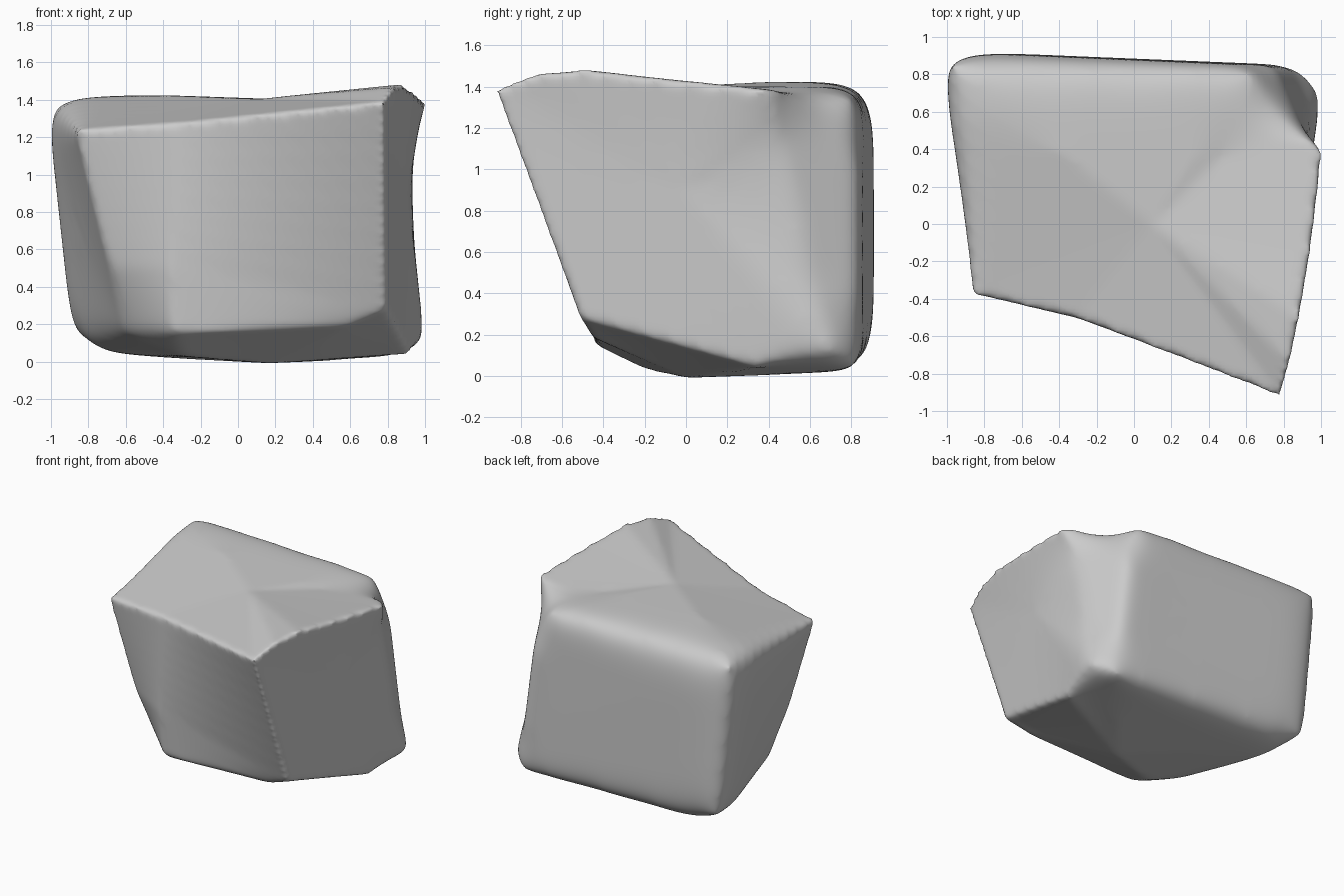
import bpy, bmesh
from math import radians
from mathutils import Vector
from mathutils.geometry import intersect_point_line

cube = bpy.data.objects.get("Cube")
if cube:
    bpy.data.objects.remove(cube)

grey = bpy.data.materials.new("stone grey")
grey.use_nodes = True
colour = (0.6, 0.6, 0.6, 1)
grey.diffuse_color = colour
grey.node_tree.nodes["Principled BSDF"].inputs["Base Color"].default_value = colour

# Corners of the boulder
corners = {
    "tip": (.78, -.925, 1.39), "peak": (.835, -.74, 1.465), "brow": (.885, -.5, 1.485),
    "rim": (.945, -.15, 1.445), "ear": (1.01, .39, 1.39), "notch": (.72, .62, 1.36),
    "crown": (.1, 0, 1.405), "back_right": (.64, .85, 1.39), "back_left": (-1.07, .925, 1.45),
    "front_left": (-.87, -.375, 1.24), "front_mid": (-.3, -.505, 1.28),
    "cheek": (-.69, -.29, .5), "belly": (-.36, -.465, .5),
    "toe_right": (.795, -.515, .28), "toe": (.6, -.455, .19),
    "toe_mid": (-.35, -.44, .15), "toe_left": (-.61, -.16, .15),
    "chip_top": (.925, .47, 1.15), "chip_low": (.95, .6, .45), "heel": (1.02, .73, .09),
    "spine_top": (.74, .85, 1.1), "spine_low": (.82, .85, .5),
    "foot": (.17, 0, -.01), "foot_left": (-.3, -.2, .03), "foot_right": (.92, .35, .04),
    "base_right": (.87, .85, .02), "base_left": (-.94, .925, .05),
}
faces = [
    # right side, chipped corner, back and left side
    "tip peak brow rim ear chip_top chip_low heel foot_right toe_right",
    "ear notch spine_top chip_top", "notch back_right spine_top",
    "chip_top spine_top spine_low chip_low", "chip_low spine_low base_right heel",
    "back_right back_left base_left base_right spine_low spine_top",
    "back_left front_left cheek toe_left base_left",
    # front
    "front_left front_mid belly cheek", "cheek belly toe_mid toe_left",
    "front_mid tip toe_right belly", "belly toe_right toe toe_mid",
    # underside
    "toe_left toe_mid foot_left", "toe_mid toe foot foot_left",
    "toe toe_right foot_right foot", "foot foot_right heel base_right",
    "foot base_right base_left", "foot_left foot base_left",
    "toe_left foot_left base_left",
]
# Top, as a fan around the crown
ring = "tip peak brow rim ear notch back_right back_left front_left front_mid".split()
faces += [f"crown {a} {b}" for a, b in zip(ring, ring[1:] + ring[:1])]

bm = bmesh.new()
verts = {name: bm.verts.new(p) for name, p in corners.items()}
for face in faces:
    bm.faces.new([verts[name] for name in face.split()])
bmesh.ops.recalc_face_normals(bm, faces=bm.faces)
mesh = bpy.data.meshes.new("boulder")
bm.to_mesh(mesh)
bm.free()
mesh.materials.append(grey)
boulder = bpy.data.objects.new("boulder", mesh)
bpy.context.collection.objects.link(boulder)
bpy.context.view_layer.objects.active = boulder
boulder.select_set(True)


def apply_modifier(kind, **settings):
    mod = boulder.modifiers.new(kind.lower(), kind)
    for key, value in settings.items():
        setattr(mod, key, value)
    bpy.ops.object.modifier_apply(modifier=mod.name)


apply_modifier("SUBSURF", subdivision_type="SIMPLE", levels=3)
apply_modifier("REMESH", mode="VOXEL", voxel_size=.02)

# Edges worn round, with the amount of wear at each end
worn_edges = [("back_left", .9, "back_right", .3), ("back_left", .9, "base_left", .9),
              ("base_left", .7, "base_right", .2), ("base_left", .6, "toe_left", .05),
              ("back_left", .7, "front_left", 0), ("spine_top", .1, "spine_low", .1)]


def wear(point):
    amount = 0
    for start, w0, end, w1 in worn_edges:
        a, b = Vector(corners[start]), Vector(corners[end])
        t = min(max(intersect_point_line(point, a, b)[1], 0), 1)
        reach = min(max(2 - (point - a.lerp(b, t)).length / .25, 0), 1)
        amount = max(amount, reach * (w0 + (w1 - w0) * t))
    return amount


group = boulder.vertex_groups.new(name="worn")
for v in boulder.data.vertices:
    group.add([v.index], wear(v.co), "REPLACE")
apply_modifier("SMOOTH", factor=.5, iterations=800, vertex_group="worn")
apply_modifier("SMOOTH", factor=.5, iterations=12)
bpy.ops.object.shade_smooth_by_angle(angle=radians(60))
